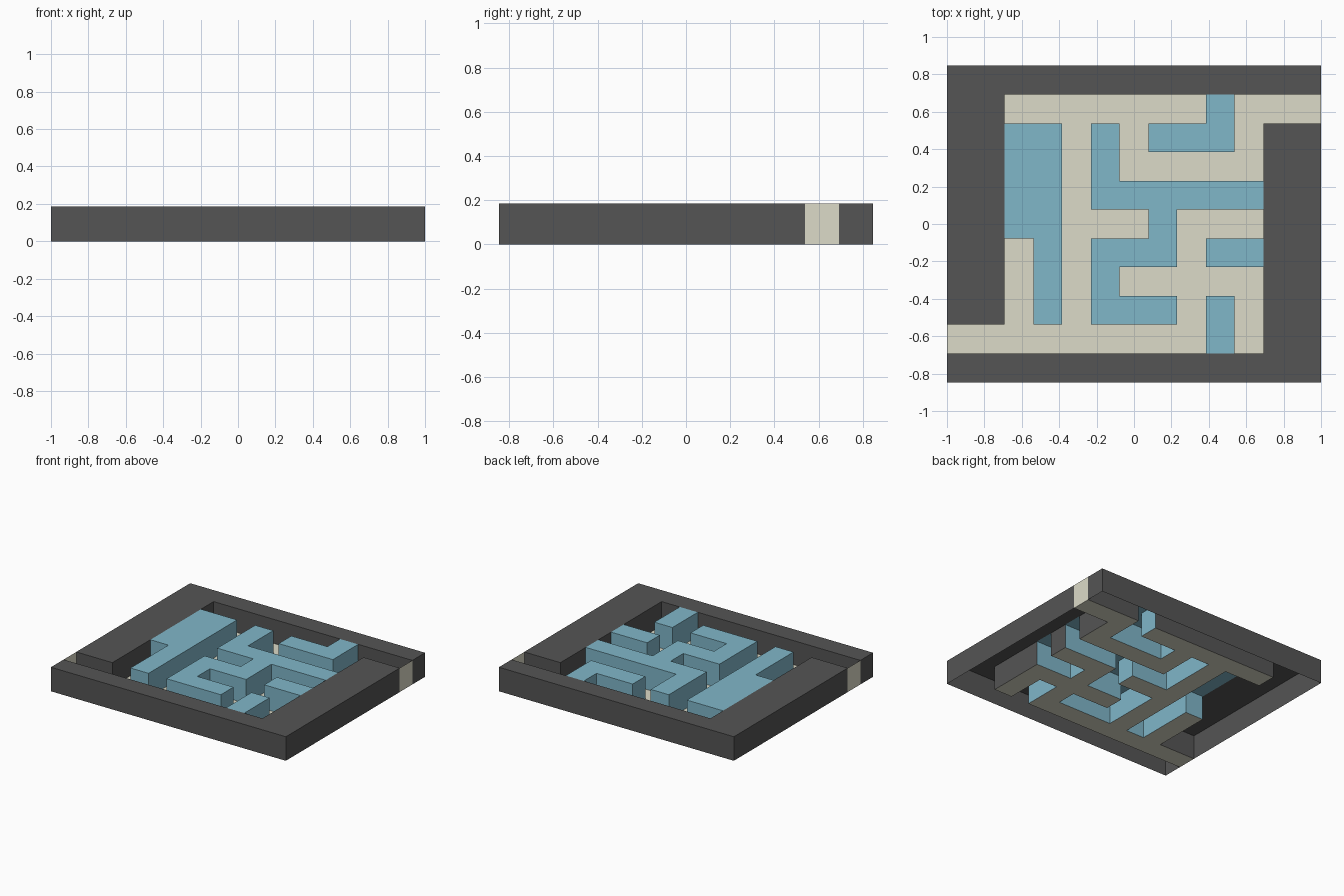
import bpy, bmesh

if "Cube" in bpy.data.objects:
    bpy.data.objects.remove(bpy.data.objects["Cube"])

# Maze plan seen from above: # frame, o inner wall, . floor
PLAN = [
    "#############",
    "##.......o...",
    "##oo.o.ooo.##",
    "##oo.o.....##",
    "##oo.oooooo##",
    "##oo...o...##",
    "##.o.ooo.oo##",
    "##.o.o.....##",
    "##.o.ooo.o.##",
    ".........o.##",
    "#############",
]
COLS, ROWS = len(PLAN[0]), len(PLAN)
CELL = 2 / COLS
HEIGHT = 0.185


def cell(c, r):
    return PLAN[r][c] if 0 <= c < COLS and 0 <= r < ROWS else " "


def build(name, kind, color, level, side_to):
    """Flat sheet over all cells of one kind, plus side skirts towards the given neighbours."""
    bm = bmesh.new()

    def quad(points):
        bm.faces.new([bm.verts.new(((x - COLS / 2) * CELL, (ROWS / 2 - y) * CELL, z))
                      for x, y, z in points])

    for r in range(ROWS):
        for c in range(COLS):
            if cell(c, r) != kind:
                continue
            corners = [(c, r + 1), (c + 1, r + 1), (c + 1, r), (c, r)]
            quad([(x, y, level) for x, y in corners])
            for i, (dc, dr) in enumerate([(0, 1), (1, 0), (0, -1), (-1, 0)]):
                if cell(c + dc, r + dr) in side_to:
                    a, b = corners[i], corners[(i + 1) % 4]
                    quad([(*a, 0), (*b, 0), (*b, HEIGHT), (*a, HEIGHT)])
    bmesh.ops.remove_doubles(bm, verts=bm.verts, dist=1e-5)
    # Merge coplanar cells into clean faces
    bmesh.ops.dissolve_limit(bm, angle_limit=0.01, verts=bm.verts, edges=bm.edges)
    bmesh.ops.triangulate(bm, faces=[f for f in bm.faces if len(f.verts) > 4])
    mesh = bpy.data.meshes.new(name)
    bm.to_mesh(mesh)
    bm.free()
    mat = bpy.data.materials.new(name + "_color")
    mat.diffuse_color = (*color, 1)
    mat.use_nodes = True
    mat.node_tree.nodes["Principled BSDF"].inputs["Base Color"].default_value = mat.diffuse_color
    mesh.materials.append(mat)
    bpy.context.collection.objects.link(bpy.data.objects.new(name, mesh))


# Outer frame and inner walls: hollow shells, open underneath
build("outer_frame", "#", (0.09, 0.09, 0.09), HEIGHT, ". ")
build("inner_walls", "o", (0.216, 0.473, 0.584), HEIGHT, ".")
# Path floor, with thin full-height doors at its two ends
build("path_floor_and_doors", ".", (0.716, 0.708, 0.578), 0, " ")
